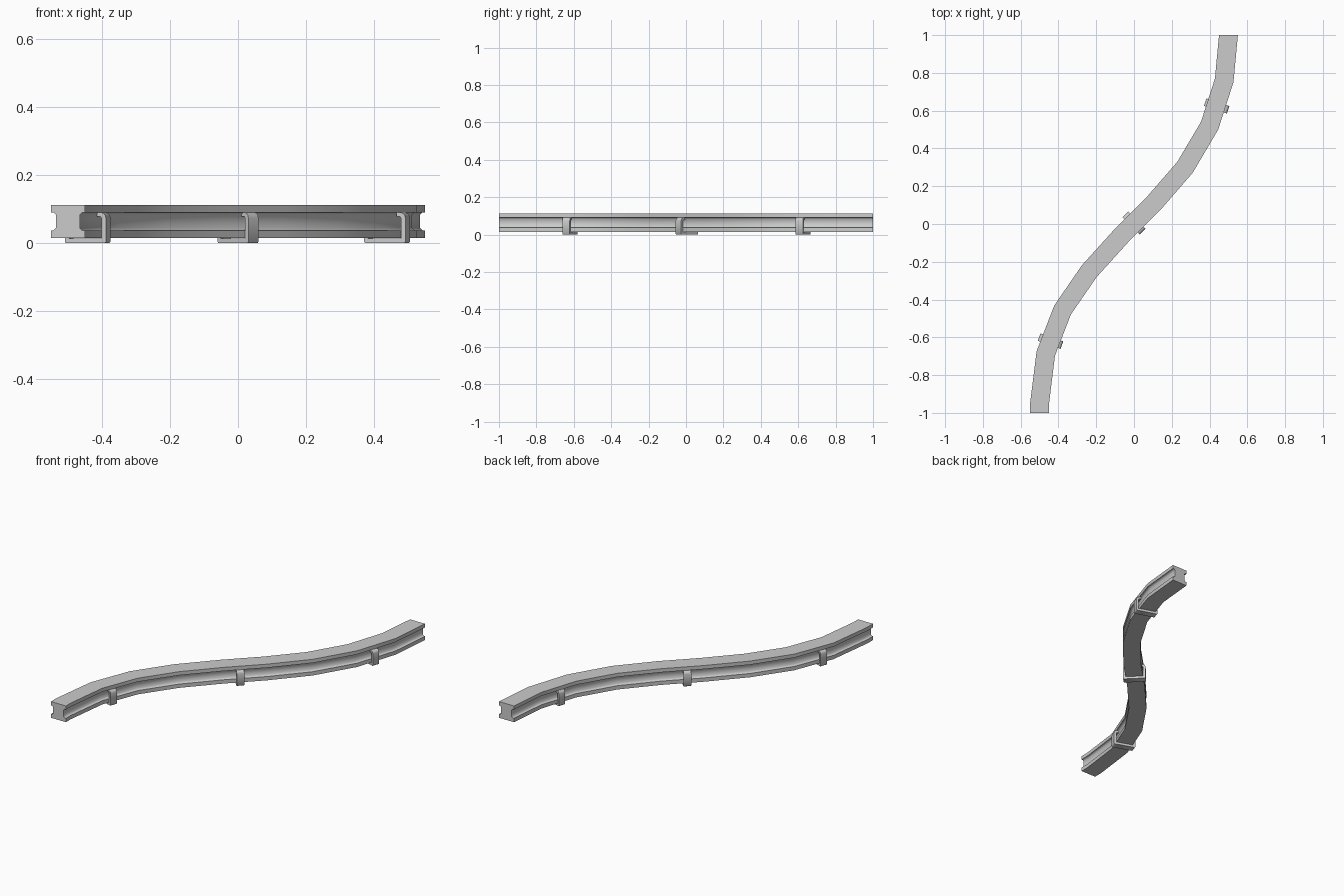
import bpy, bmesh, math
from mathutils import Vector

if "Cube" in bpy.data.objects:
    bpy.data.objects.remove(bpy.data.objects["Cube"])


def finish(bm, name, loc=(0, 0, 0), rot=0.0):
    bmesh.ops.recalc_face_normals(bm, faces=bm.faces[:])
    me = bpy.data.meshes.new(name)
    bm.to_mesh(me)
    bm.free()
    ob = bpy.data.objects.new(name, me)
    ob.location = loc
    ob.rotation_euler[2] = rot
    bpy.context.collection.objects.link(ob)
    bpy.ops.object.select_all(action='DESELECT')
    ob.select_set(True)
    bpy.context.view_layer.objects.active = ob
    bpy.ops.object.shade_smooth_by_angle(angle=math.radians(48))
    return ob


def skin(rings, name, **kw):
    """Join equal-sized closed rings into a capped solid."""
    bm = bmesh.new()
    vs = [[bm.verts.new(p) for p in r] for r in rings]
    n = len(vs[0])
    for a, b in zip(vs, vs[1:]):
        for i in range(n):
            j = (i + 1) % n
            bm.faces.new((a[i], a[j], b[j], b[i]))
    bm.faces.new(vs[0])
    bm.faces.new(vs[-1])
    return finish(bm, name, **kw)


# Rail: grooved section swept along an S-shaped path
path = [Vector(p) for p in (
    (-0.5, -1), (-0.5, -0.95), (-0.467, -0.685), (-0.378, -0.455),
    (-0.237, -0.25), (-0.065, -0.06), (0.105, 0.11), (0.27, 0.30),
    (0.40, 0.52), (0.4775, 0.76), (0.5, 1))]
half = [(0.05, 0.015), (0.05, 0.038), (0.042, 0.038), (0.035, 0.045),
        (0.035, 0.084), (0.042, 0.091), (0.05, 0.091), (0.05, 0.113)]
section = half + [(-x, z) for x, z in reversed(half)]

rings = []
for i, p in enumerate(path):
    if i in (0, len(path) - 1):
        t = Vector((0, 1))
    else:
        t = ((p - path[i - 1]).normalized() + (path[i + 1] - p).normalized()).normalized()
    side = Vector((t.y, -t.x))
    rings.append([(p.x + side.x * x, p.y + side.y * x, z) for x, z in section])
skin(rings, "rail")

# Clips: U-shaped straps hooking into both grooves
outer = [(0.060, 0.0), (0.064, 0.004), (0.064, 0.074), (0.062, 0.082),
         (0.057, 0.088), (0.050, 0.090)]
inner = [(0.036, 0.090), (0.036, 0.078), (0.047, 0.078), (0.051, 0.073), (0.051, 0.014)]
right = outer + inner
strap = right + [(-x, z) for x, z in reversed(right)]
for name, x, y, deg in (("front_clip", -0.442, -0.62, 19.5),
                        ("middle_clip", 0.0, 0.005, 45),
                        ("back_clip", 0.438, 0.625, 18.5)):
    skin([[(px, s * 0.021, pz) for px, pz in strap] for s in (-1, 1)],
         name, loc=(x, y, 0), rot=-math.radians(deg))
